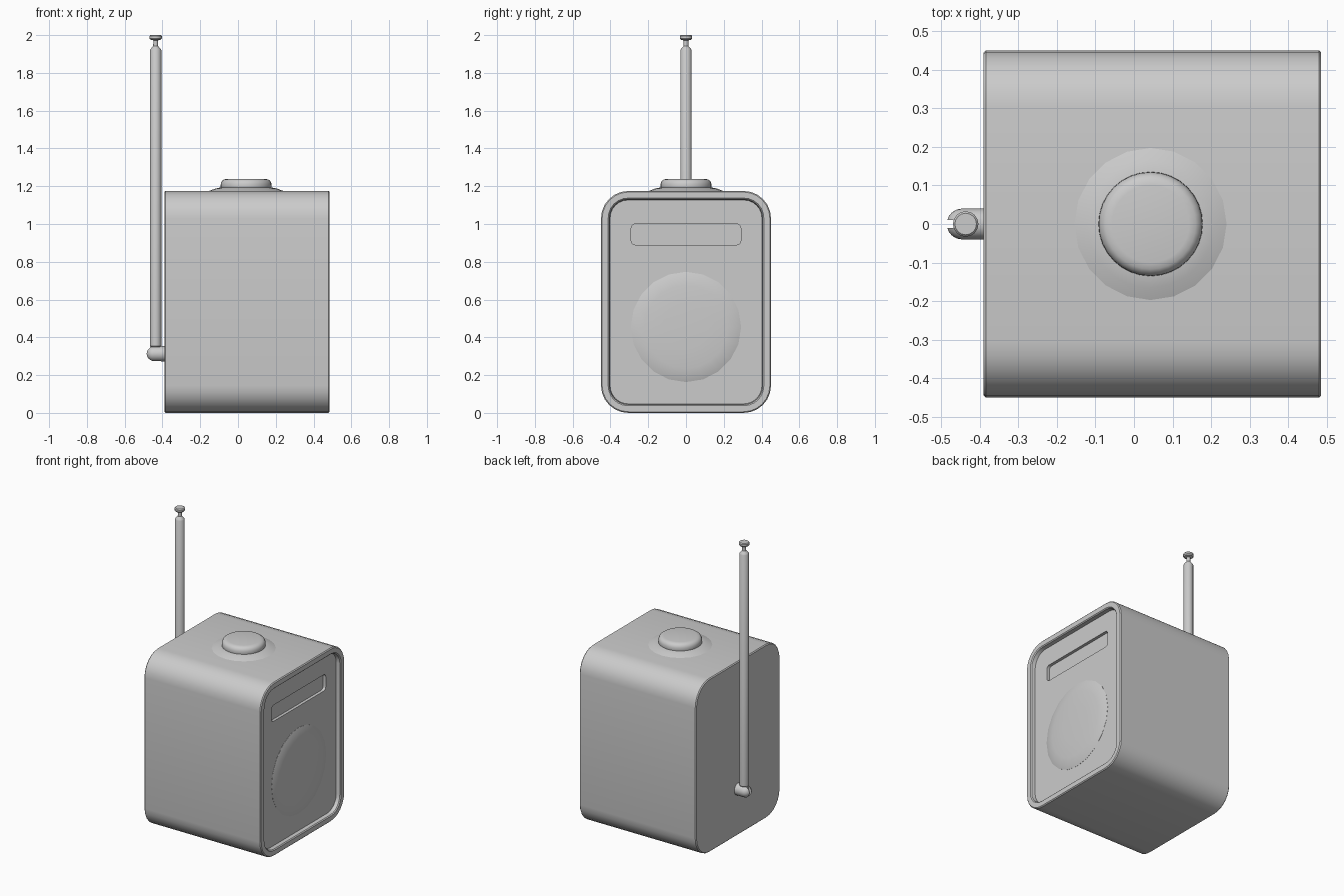
import bpy, bmesh
from math import sin, cos, pi, radians
from mathutils import Vector

if "Cube" in bpy.data.objects:
    bpy.data.objects.remove(bpy.data.objects["Cube"])


def loft(name, rings, angle=35):
    """Skin equal-length rings of points and cap both ends."""
    bm = bmesh.new()
    loops = [[bm.verts.new(p) for p in r] for r in rings]
    n = len(loops[0])
    for a, b in zip(loops, loops[1:]):
        for i in range(n):
            j = (i + 1) % n
            bm.faces.new((a[i], a[j], b[j], b[i]))
    bm.faces.new(loops[0][::-1])
    bm.faces.new(loops[-1])
    bmesh.ops.recalc_face_normals(bm, faces=bm.faces)
    me = bpy.data.meshes.new(name)
    bm.to_mesh(me)
    bm.free()
    ob = bpy.data.objects.new(name, me)
    bpy.context.collection.objects.link(ob)
    smooth(ob, angle)
    return ob


def activate(ob):
    bpy.ops.object.select_all(action='DESELECT')
    ob.select_set(True)
    bpy.context.view_layer.objects.active = ob


def smooth(ob, angle=35):
    activate(ob)
    bpy.ops.object.shade_smooth_by_angle(angle=radians(angle))


def rounded(x, hy, z0, z1, r, seg=6):
    """Rounded rectangle in the y-z plane at depth x."""
    pts = []
    corners = [(hy - r, z1 - r), (r - hy, z1 - r), (r - hy, z0 + r), (hy - r, z0 + r)]
    for k, (cy, cz) in enumerate(corners):
        for i in range(seg + 1):
            a = pi / 2 * (k + i / seg)
            pts.append(Vector((x, cy + r * cos(a), cz + r * sin(a))))
    return pts


def lathe(name, profile, n, centre, axis='Z', angle=35):
    """Revolve (radius, height) pairs about an axis through centre."""
    c = Vector(centre)
    rings = []
    for r, h in profile:
        ring = []
        for i in range(n):
            u, v = r * cos(2 * pi * i / n), r * sin(2 * pi * i / n)
            ring.append(c + Vector((u, v, h) if axis == 'Z' else (h, u, v)))
        rings.append(ring)
    return loft(name, rings, angle)


def cut(ob, cutter):
    mod = ob.modifiers.new('cut', 'BOOLEAN')
    mod.operation, mod.solver, mod.object = 'DIFFERENCE', 'EXACT', cutter
    cutter.hide_render = True
    activate(ob)
    bpy.ops.object.modifier_apply(modifier=mod.name)
    bpy.data.objects.remove(cutter, do_unlink=True)
    smooth(ob)


# cabinet with raised rim and recessed face, as (x, inset, corner radius)
W, H = 0.45, 1.175
sections = [(-0.39, 0.006, 0.139), (-0.384, 0, 0.145), (0.479, 0, 0.145),
            (0.485, 0.006, 0.139), (0.485, 0.038, 0.105), (0.479, 0.044, 0.1),
            (0.455, 0.048, 0.096)]
cabinet = loft('cabinet', [rounded(x, W - d, d, H - d, r) for x, d, r in sections])

# display slot in the face
slot = loft('display_cutter', [rounded(x, 0.29, 0.89, 1.0, 0.022) for x in (0.435, 0.5)])
cut(cabinet, slot)

# speaker: shallow dome inside the recess
lathe('speaker', [(0.292, -0.01), (0.292, 0.001), (0.265, 0.01), (0.22, 0.016),
                  (0.12, 0.02), (0.02, 0.021)], 20, (0.455, 0, 0.455), 'X')

# top dial: flared base and rounded knob
dial = (0.043, 0, 0)
lathe('dial_base', [(0.197, 1.165), (0.197, 1.175), (0.165, 1.187), (0.13, 1.195)], 20, dial)
lathe('dial_knob', [(0.13, 1.18), (0.135, 1.195), (0.134, 1.215), (0.128, 1.228),
                    (0.117, 1.236), (0.1, 1.239)], 32, dial)

# antenna hinge: round-nosed pin, slotted for the rod
nose = [(0.04 * cos(a), -0.04 * sin(a)) for a in (i * pi / 12 for i in range(6))]
hinge = lathe('antenna_hinge', [(0.04, 0.06)] + nose + [(0.003, -0.04)],
              20, (-0.445, 0, 0.313), 'X')
fork = loft('fork_cutter', [rounded(x, 0.011, 0.2, 0.45, 0.001, 1) for x in (-0.55, -0.408)])
cut(hinge, fork)
loft('antenna_tab', [rounded(x, 0.009, 0.285, 0.37, 0.002, 1) for x in (-0.462, -0.41)])

# antenna rod with narrow neck and cap
lathe('antenna_rod', [(0.027, 0.35), (0.03, 0.354), (0.03, 1.92), (0.026, 1.927),
                      (0.013, 1.942), (0.012, 1.972), (0.028, 1.976), (0.033, 1.983),
                      (0.033, 1.994), (0.028, 2.0)], 16, (-0.436, 0, 0))
